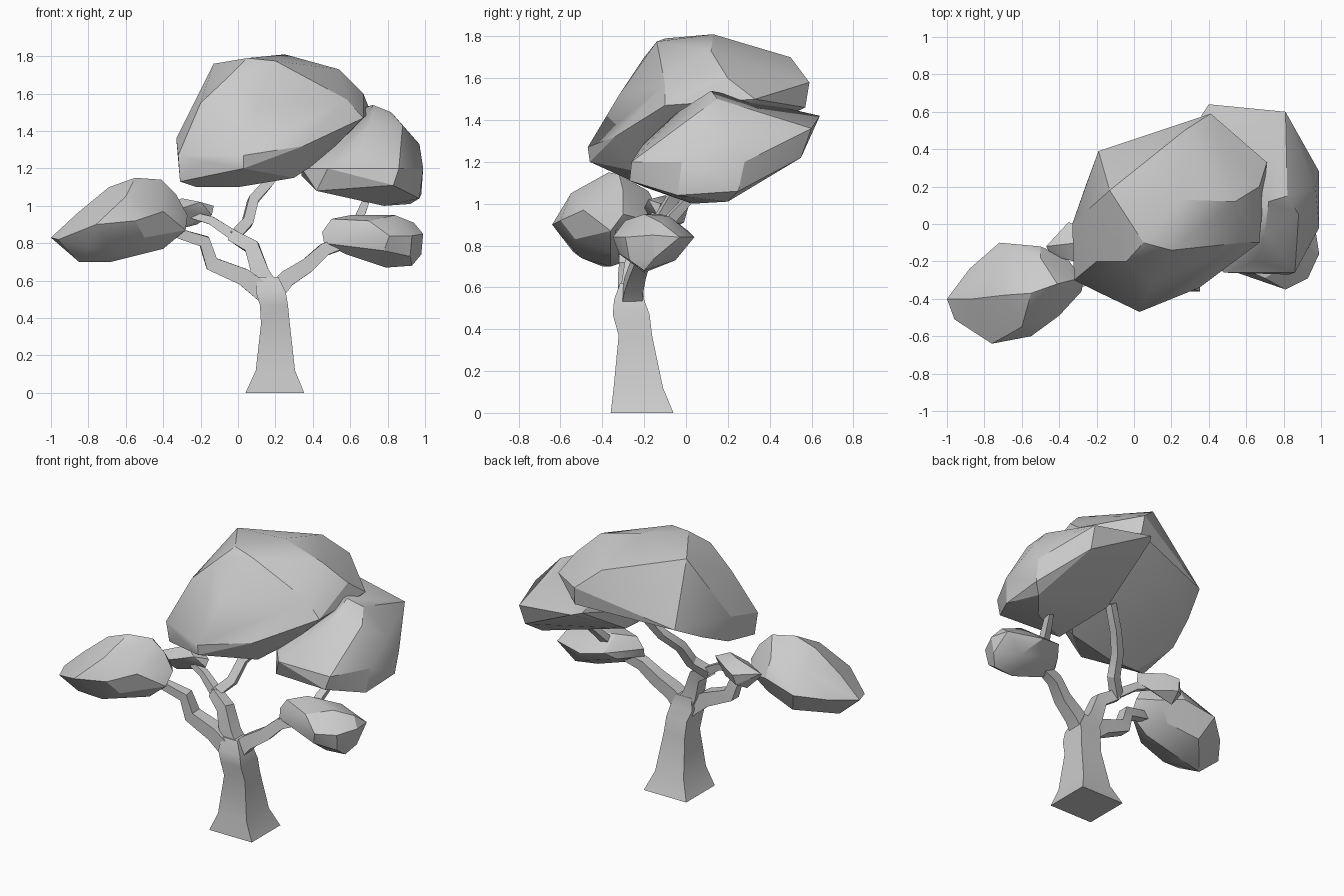
import bpy, bmesh, math
from mathutils import Vector


def finish(name, bm):
    bmesh.ops.recalc_face_normals(bm, faces=bm.faces)
    me = bpy.data.meshes.new(name)
    bm.to_mesh(me)
    bm.free()
    ob = bpy.data.objects.new(name, me)
    bpy.context.collection.objects.link(ob)
    bpy.ops.object.select_all(action='DESELECT')
    ob.select_set(True)
    bpy.context.view_layer.objects.active = ob
    bpy.ops.object.shade_smooth_by_angle(angle=math.radians(25))
    return ob


def foliage(name, pts):
    """Faceted leaf mass: convex hull around a few corner points."""
    bm = bmesh.new()
    vs = [bm.verts.new(p) for p in pts]
    res = bmesh.ops.convex_hull(bm, input=vs)
    junk = {g for g in res["geom_interior"] + res["geom_unused"]
            if isinstance(g, bmesh.types.BMVert)}
    bmesh.ops.delete(bm, geom=list(junk), context='VERTS')
    bmesh.ops.dissolve_limit(bm, angle_limit=math.radians(4),
                             verts=bm.verts, edges=bm.edges)
    return finish(name, bm)


def skin(name, rings):
    """Join four-cornered rings into a closed limb."""
    bm = bmesh.new()
    loops = [[bm.verts.new(p) for p in r] for r in rings]
    for a, b in zip(loops, loops[1:]):
        for i in range(4):
            j = (i + 1) % 4
            bm.faces.new((a[i], a[j], b[j], b[i]))
    bm.faces.new(loops[0][::-1])
    bm.faces.new(loops[-1])
    return finish(name, bm)


def branch(name, path, r0, r1):
    """Square, tapering branch along a crooked path."""
    P = [Vector(p) for p in path]
    rings = []
    for i, p in enumerate(P):
        d = (P[min(i + 1, len(P) - 1)] - P[max(i - 1, 0)]).normalized()
        side = d.cross(Vector((0, 1, 0))).normalized()
        up = side.cross(d)
        r = r0 + (r1 - r0) * i / (len(P) - 1)
        rings.append([p + side * a * r + up * b * r
                      for a, b in ((-1, -1), (1, -1), (1, 1), (-1, 1))])
    return skin(name, rings)


# trunk: centre x, centre y, height, half width, half depth
sections = [(.197, -.21, 0, .157, .15), (.20, -.228, .12, .105, .118),
            (.20, -.242, .37, .077, .08), (.192, -.262, .47, .075, .088),
            (.175, -.272, .54, .08, .072), (.16, -.26, .62, .055, .055)]
skin("trunk", [[(x + a * w, y + b * d, z) for a, b in
                ((-1, -1), (1, -1), (1, 1), (-1, 1))]
               for x, y, z, w, d in sections])

# branches
branch("left_branch", [(.17, -.27, .51), (.03, -.28, .62), (-.14, -.28, .69),
                       (-.18, -.29, .81), (-.31, -.31, .85), (-.45, -.34, .9)], .052, .02)
branch("middle_branch", [(.17, -.26, .55), (.12, -.255, .64), (.075, -.24, .78),
                         (-.03, -.2, .84)], .055, .032)
branch("upper_branch", [(-.03, -.2, .83), (.05, -.13, .91), (.08, -.06, 1.03),
                        (.16, .02, 1.12), (.25, .08, 1.25)], .03, .024)
branch("twig", [(-.02, -.2, .84), (-.14, -.16, .92), (-.28, -.12, .96)], .028, .016)
branch("right_branch", [(.19, -.26, .53), (.26, -.25, .61), (.37, -.23, .68),
                        (.46, -.2, .765), (.62, -.17, .82), (.65, -.06, .94),
                        (.69, .03, 1.04)], .05, .018)

# foliage masses
foliage("crown", [
    (-.13, .18, 1.76), (.25, .13, 1.81), (.27, .5, 1.7), (.2, -.14, 1.775),
    (.05, -.1, 1.79), (-.04, -.2, 1.7), (-.2, -.2, 1.55),
    (.54, .12, 1.73), (.41, .59, 1.58), (.42, .57, 1.46), (.67, .2, 1.6),
    (.71, .33, 1.5), (.67, -.1, 1.47), (.58, -.1, 1.57), (.35, -.34, 1.32),
    (.3, -.22, 1.15), (.1, -.32, 1.52), (.03, -.47, 1.27), (.03, -.46, 1.2),
    (-.2, -.36, 1.24), (-.32, -.3, 1.27), (-.31, -.28, 1.13), (-.33, 0, 1.36),
    (-.22, -.24, 1.1), (0, -.24, 1.1), (-.19, .39, 1.38), (-.26, .2, 1.28),
    (-.31, 0, 1.19), (.45, -.05, 1.25)])
foliage("right_crown", [
    (.4, .64, 1.42), (.36, .58, 1.42), (.81, .6, 1.36), (.8, .55, 1.22),
    (.99, .28, 1.2), (.98, .25, 1.06), (.97, .2, 1.33), (.99, -.02, 1.2),
    (.97, -.04, 1.04), (.78, .03, 1.0), (.92, .2, 1.01), (.82, .15, 1.5),
    (.72, .12, 1.54), (.7, -.05, 1.43), (.88, .05, 1.43), (.65, -.2, 1.29),
    (.86, -.26, 1.2), (.83, -.27, 1.11), (.48, -.26, 1.2), (.42, -.2, 1.08),
    (.34, -.08, 1.2), (.34, .15, 1.16), (.45, .2, 1.42)])
foliage("right_lower_leaves", [
    (.45, -.2, .86), (.46, -.22, .8), (.5, -.2, .93), (.6, -.12, .95),
    (.84, -.2, .95), (.82, -.08, .94), (.94, -.12, .91), (.99, -.16, .85),
    (.98, -.15, .74), (.93, -.2, .68), (.79, -.2, .67), (.58, -.2, .74),
    (.81, -.35, .84), (.78, -.32, .76), (.93, -.29, .84), (.7, -.29, .92),
    (.75, .04, .84), (.97, -.03, .84), (.85, -.05, .73), (.55, -.06, .82),
    (.6, .01, .87), (.92, -.27, .73), (.55, -.26, .86)])
foliage("left_leaves", [
    (-1, -.4, .83), (-.96, -.51, .82), (-.85, -.4, .7), (-.68, -.36, .7),
    (-.4, -.36, .77), (-.28, -.36, .87), (-.27, -.3, .95), (-.33, -.3, 1.06),
    (-.41, -.32, 1.14), (-.55, -.37, 1.15), (-.69, -.38, 1.1), (-.86, -.4, .96),
    (-.76, -.64, .9), (-.55, -.6, .92), (-.6, -.55, 1.05), (-.65, -.5, .74),
    (-.4, -.49, .97), (-.72, -.1, .9), (-.5, -.12, .95), (-.36, -.18, .92),
    (-.5, -.18, 1.06), (-.88, -.24, .86), (-.66, -.18, .76), (-.5, -.53, .83),
    (-.8, -.54, .77), (-.45, -.22, .81), (-.7, -.22, 1.03)])
foliage("small_leaves", [
    (-.47, -.12, .97), (-.35, .01, .98), (-.27, -.02, 1.0), (-.13, -.12, 1.0),
    (-.14, -.14, .95), (-.3, -.1, 1.04), (-.2, -.18, 1.02), (-.32, -.2, .98),
    (-.22, -.1, .9), (-.38, -.1, .86), (-.36, -.01, .91), (-.44, -.17, .93)])
